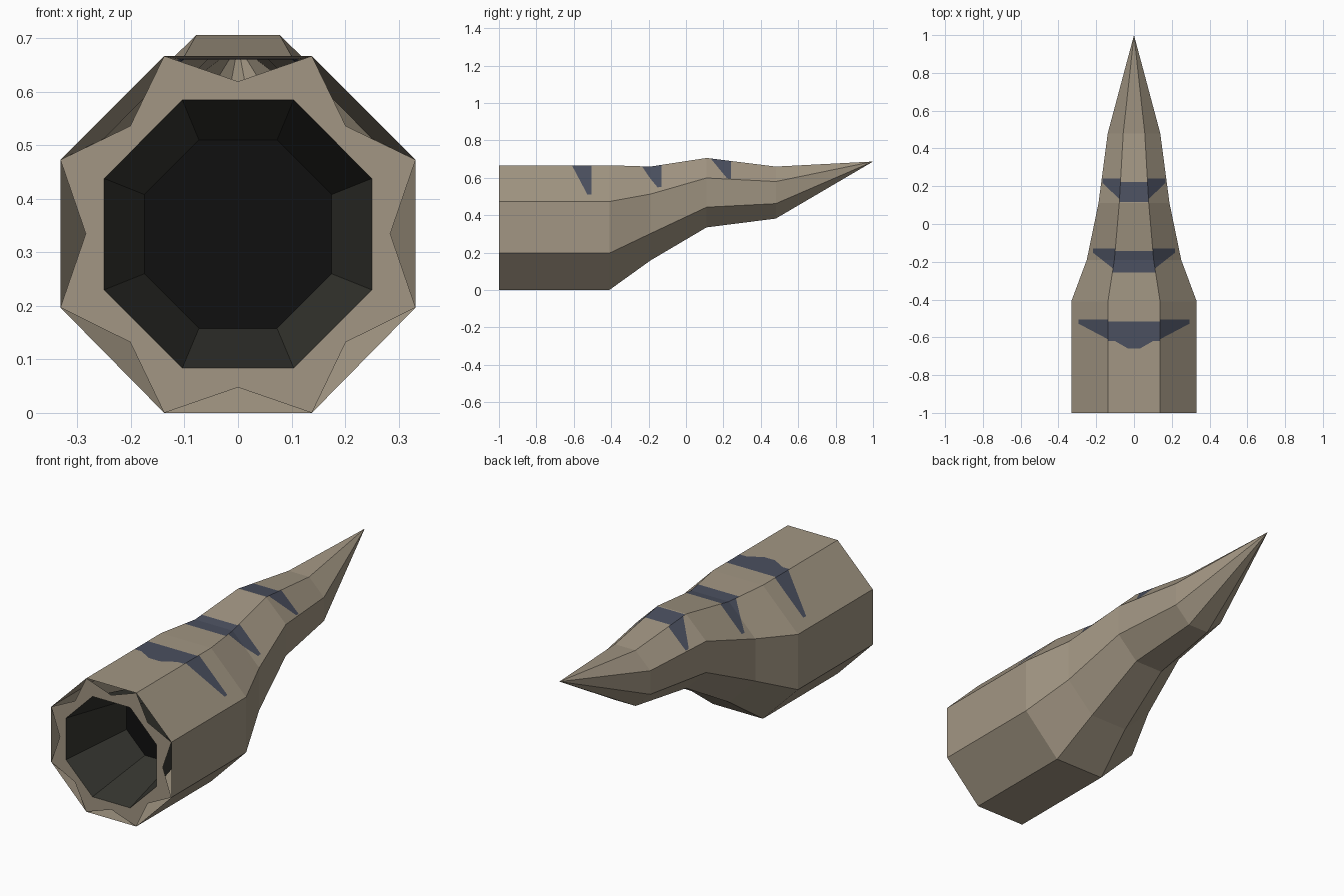
import bpy, bmesh
from mathutils import Vector

if "Cube" in bpy.data.objects:
    bpy.data.objects.remove(bpy.data.objects["Cube"], do_unlink=True)


def material(name, rgb):
    m = bpy.data.materials.new(name)
    m.use_nodes = True
    m.diffuse_color = (*rgb, 1)
    bsdf = next(n for n in m.node_tree.nodes if n.type == 'BSDF_PRINCIPLED')
    bsdf.inputs["Base Color"].default_value = (*rgb, 1)
    bsdf.inputs["Roughness"].default_value = 0.9
    return m


TAN = material("tan_hide", (0.361, 0.305, 0.227))
BLUE = material("slate_blue_stripe", (0.070, 0.080, 0.115))
DARK = material("dark_bore", (0.037, 0.037, 0.030))
BLACK = material("black_end", (0.005, 0.005, 0.005))


def finish(bm, name, mats):
    me = bpy.data.meshes.new(name)
    bm.to_mesh(me)
    bm.free()
    for m in mats:
        me.materials.append(m)
    ob = bpy.data.objects.new(name, me)
    bpy.context.scene.collection.objects.link(ob)
    return ob


def octagon(y, wt, ws, zb, zl, zu, zt):
    """Eight corners, starting at the top right and turning over +x."""
    return [Vector((x, y, z)) for x, z in (
        (wt, zt), (ws, zu), (ws, zl), (wt, zb),
        (-wt, zb), (-ws, zl), (-ws, zu), (-wt, zt))]


def add_ring(bm, pts):
    return [bm.verts.new(p) for p in pts]


def bridge(bm, a, b):
    n = len(a)
    return [bm.faces.new((a[i], a[(i + 1) % n], b[(i + 1) % n], b[i])) for i in range(n)]


# Outer body: y, top half-width, side half-width, then the four heights
STATIONS = [
    (-1.00, .138, .332, .000, .197, .473, .667),
    (-0.41, .138, .332, .000, .197, .473, .667),
    (-0.19, .104, .250, .158, .302, .513, .660),
    (0.11, .078, .188, .335, .443, .599, .706),
    (0.48, .057, .139, .382, .462, .580, .660),
]
bm = bmesh.new()
rings = [add_ring(bm, octagon(*s)) for s in STATIONS]
for a, b in zip(rings, rings[1:]):
    bridge(bm, a, b)
tip = bm.verts.new((0, 1, .687))
for i in range(8):
    bm.faces.new((rings[-1][i], rings[-1][(i + 1) % 8], tip))
bmesh.ops.recalc_face_normals(bm, faces=bm.faces[:])


def is_top(f):
    return f.normal.z > .8 and abs(f.normal.x) < .15


def is_side(f, s):
    return f.normal.z > .3 and f.normal.x * s > .3


def cut(test, co, no):
    """Slice only the faces that pass the test."""
    bm.normal_update()
    faces = [f for f in bm.faces if test(f)]
    geom = set(faces)
    for f in faces:
        geom.update(f.edges)
        geom.update(f.verts)
    bmesh.ops.bisect_plane(bm, geom=list(geom), dist=1e-5, plane_co=co, plane_no=no)


def between(f, y0, y1):
    return y0 < f.calc_center_median().y < y1


def stripe(top_front, top_back, side_front, side_back, x_in, x_out, blunt, bulge=None):
    # Band across the flat top
    for y in (top_front, top_back):
        cut(is_top, (0, y, 0), (0, 1, 0))
    # Tapering legs down both upper flanks
    for s in (1, -1):
        for y in (side_front, side_back):
            cut(lambda f: is_side(f, s), (0, y, 0), (0, 1, 0))
        zone = lambda f: is_side(f, s) and between(f, side_front, side_back)
        cut(zone, (s * x_out, 0, 0), (1, 0, 0))
        dx, dy = x_out - x_in, side_back - blunt - side_front
        cut(zone, (s * x_in, side_front, 0), (-s * dy, dx, 0))
    # Small point in the middle of the front edge
    if bulge:
        y0, xa, xb = bulge
        cut(is_top, (0, y0, 0), (0, 1, 0))
        for s in (1, -1):
            cut(lambda f: is_top(f) and between(f, y0, top_front),
                (s * xa, top_front, 0), (top_front - y0, -s * (xa - xb), 0))
    bm.normal_update()
    for f in bm.faces:
        c = f.calc_center_median()
        x = abs(c.x)
        if is_top(f):
            hit = between(f, top_front, top_back)
            if bulge and between(f, y0, top_front):
                hit = x < xb + (xa - xb) * (c.y - y0) / (top_front - y0)
        elif is_side(f, 1) or is_side(f, -1):
            line = side_front + (x - x_in) * dy / dx
            hit = line < c.y < side_back and x < x_out
        else:
            hit = False
        if hit:
            f.material_index = 1


stripe(-.62, -.515, -.61, -.505, .138, .295, .022, (-.66, .10, .03))
stripe(-.258, -.143, -.238, -.13, .108, .217, .022)
stripe(.116, .222, .135, .24, .080, .168, .022)
finish(bm, "body_shell", [TAN, BLUE])

# Notched front rim: corner points joined to the bore, gaps between them
MOUTH = (-1.0, .104, .250, .084, .230, .438, .585)
bm = bmesh.new()
outer = add_ring(bm, octagon(*STATIONS[0]))
inner = add_ring(bm, octagon(*MOUTH))
centre = Vector((0, -1, .3335))
notch = []
for i in range(8):
    mid = (outer[i - 1].co + outer[i].co) / 2
    notch.append(bm.verts.new(centre + (mid - centre) * .857))
for i in range(8):
    bm.faces.new((notch[i], outer[i], notch[(i + 1) % 8], inner[i]))
    bm.faces.new((notch[i], inner[i], inner[i - 1]))
bmesh.ops.recalc_face_normals(bm, faces=bm.faces[:])
if bm.faces[0].normal.y > 0:
    bmesh.ops.reverse_faces(bm, faces=bm.faces[:])
finish(bm, "front_rim", [TAN])

# Tapered bore with a black end wall
bm = bmesh.new()
mouth = add_ring(bm, octagon(*MOUTH))
end = add_ring(bm, octagon(-.63, .073, .175, .158, .260, .408, .510))
bridge(bm, mouth, end)
bm.faces.new(end).material_index = 1
bmesh.ops.recalc_face_normals(bm, faces=bm.faces[:])
bm.normal_update()
if next(f for f in bm.faces if f.material_index).normal.y > 0:
    bmesh.ops.reverse_faces(bm, faces=bm.faces[:])
finish(bm, "bore", [DARK, BLACK])
